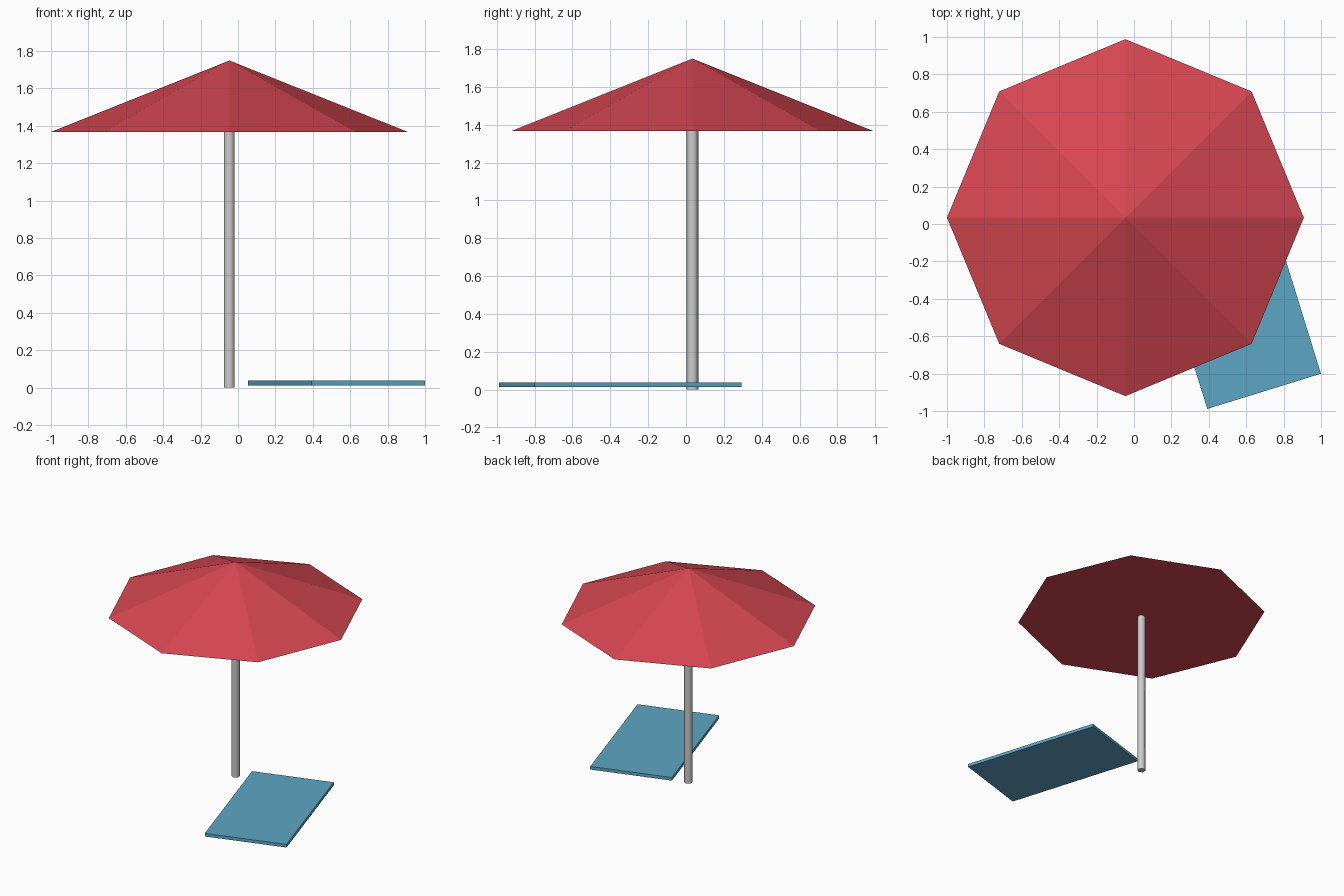
import bpy
import math

cube = bpy.data.objects.get("Cube")
if cube:
    bpy.data.objects.remove(cube, do_unlink=True)

S = 0.636                 # overall scale
CX, CY = -0.046, 0.034    # umbrella axis


def material(name, rgb):
    mat = bpy.data.materials.new(name)
    mat.use_nodes = True
    mat.diffuse_color = (*rgb, 1)
    mat.node_tree.nodes["Principled BSDF"].inputs["Base Color"].default_value = (*rgb, 1)
    return mat


def finish(name, mat):
    obj = bpy.context.object
    obj.name = name
    obj.data.materials.append(mat)
    return obj


red = material("canopy red", (0.68, 0.062, 0.083))
grey = material("pole light grey", (0.60, 0.60, 0.60))
blue = material("towel blue", (0.11, 0.38, 0.56))

# Eight-sided closed canopy
bpy.ops.mesh.primitive_cone_add(vertices=8, radius1=1.5 * S, radius2=0, depth=0.6 * S,
                                location=(CX, CY, 2.45 * S))
finish("canopy", red)

# Six-sided pole, softly shaded with sharp caps
bpy.ops.mesh.primitive_cylinder_add(vertices=6, radius=0.05 * S, depth=2.2 * S,
                                    location=(CX, CY, 1.1 * S))
finish("pole", grey)
bpy.ops.object.shade_smooth_by_angle(angle=math.radians(65))

# Thin towel turned slightly beside the umbrella
bpy.ops.mesh.primitive_cube_add(size=1, location=(CX + 0.9 * S, CY - 0.6 * S, 0.04 * S),
                                rotation=(0, 0, 0.3))
towel = finish("beach_towel", blue)
towel.scale = (1.0 * S, 1.8 * S, 0.04 * S)
